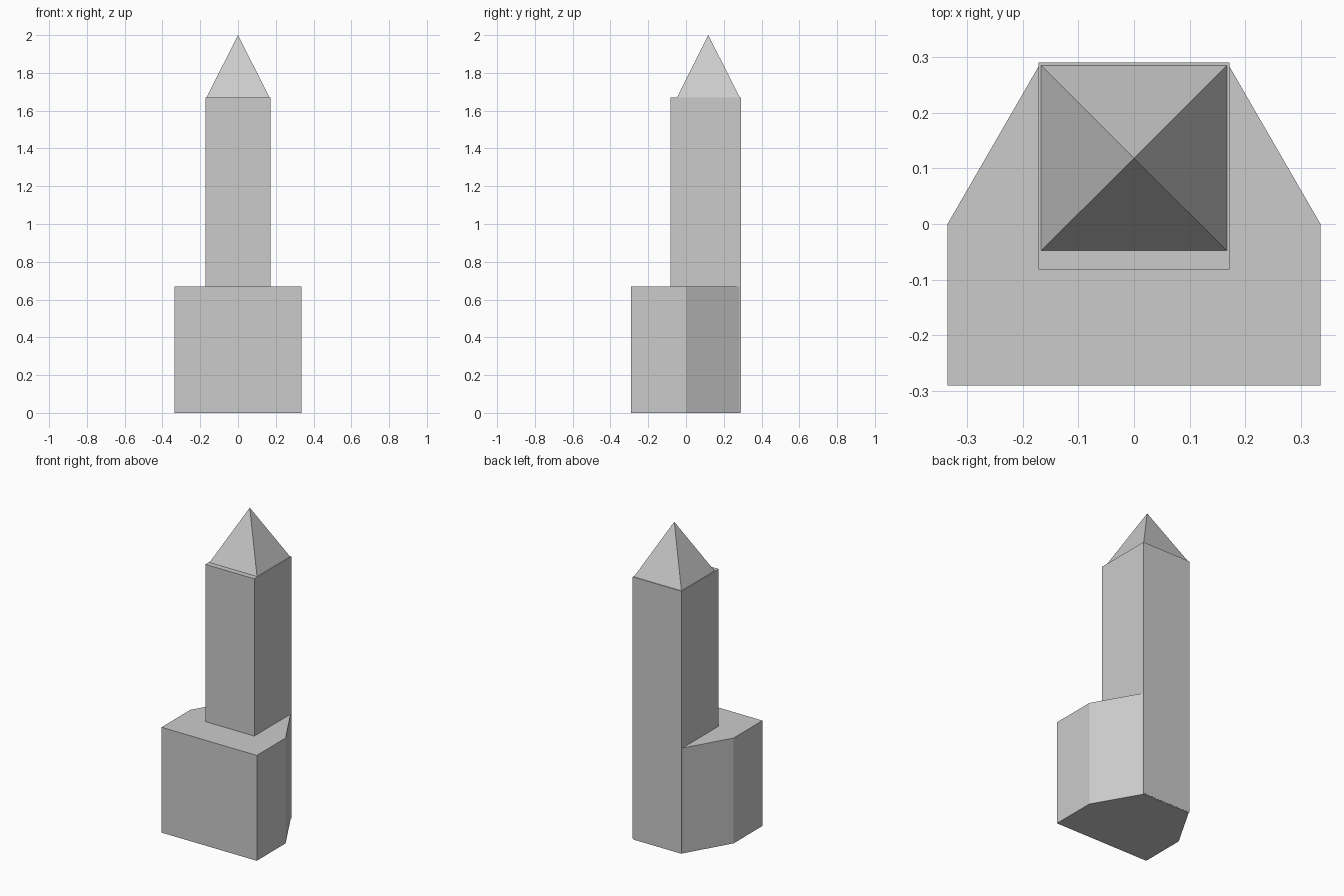
import bpy, bmesh

if "Cube" in bpy.data.objects:
    bpy.data.objects.remove(bpy.data.objects["Cube"])


def prism(name, outline, z0, z1, apex=None):
    """Extrude an outline from z0 to z1, or taper it to an apex point."""
    bm = bmesh.new()
    low = [bm.verts.new((x, y, z0)) for x, y in outline]
    bm.faces.new(low[::-1])
    n = len(low)
    if apex:
        tip = bm.verts.new((*apex, z1))
        for i in range(n):
            bm.faces.new((low[i], low[(i + 1) % n], tip))
    else:
        high = [bm.verts.new((x, y, z1)) for x, y in outline]
        bm.faces.new(high)
        for i in range(n):
            j = (i + 1) % n
            bm.faces.new((low[i], low[j], high[j], high[i]))
    bmesh.ops.recalc_face_normals(bm, faces=bm.faces[:])
    mesh = bpy.data.meshes.new(name)
    bm.to_mesh(mesh)
    bm.free()
    obj = bpy.data.objects.new(name, mesh)
    bpy.context.collection.objects.link(obj)
    return obj


def rect(half_x, y0, y1):
    return [(-half_x, y0), (half_x, y0), (half_x, y1), (-half_x, y1)]


# Hall: square at the front, half hexagon at the back
prism("hall", [(-0.335, -0.29), (0.335, -0.29), (0.335, 0),
               (0.168, 0.289), (-0.168, 0.289), (-0.335, 0)], 0, 0.67)

# Square tower flush with the back of the hall
prism("tower", rect(0.172, -0.082, 0.29), 0.005, 1.67)

# Pyramid spire, set slightly inside the tower top
prism("spire", rect(0.167, -0.048, 0.285), 1.67, 2.0, apex=(0, 0.118))
